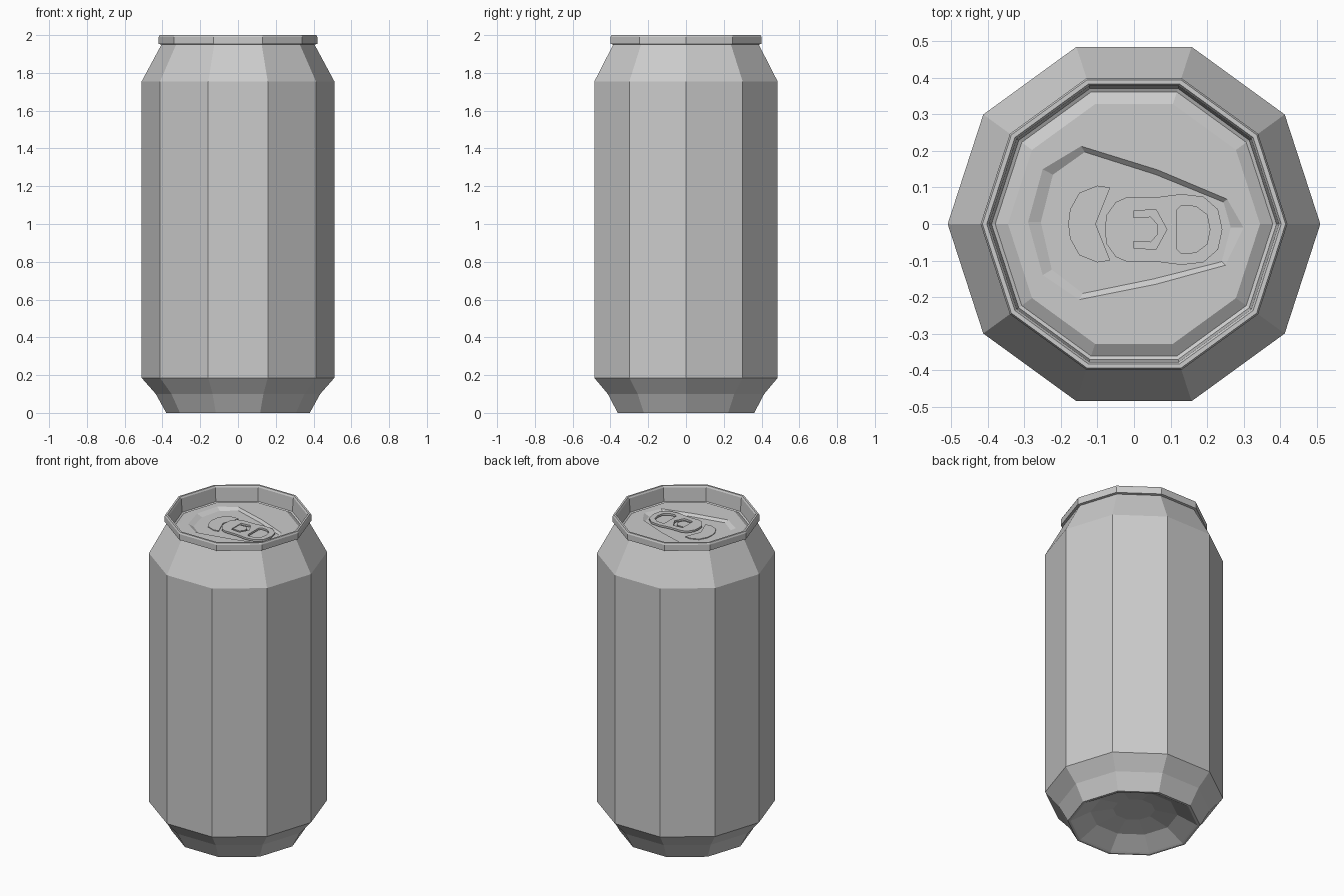
import bpy, bmesh
from math import cos, sin, tau

if "Cube" in bpy.data.objects:
    bpy.data.objects.remove(bpy.data.objects["Cube"])

SIDES = 10


def ring(r, z):
    return [(r * cos(tau * i / SIDES), r * sin(tau * i / SIDES), z) for i in range(SIDES)]


def loft(name, loops):
    # bridges equal-sized loops in order and caps both ends
    bm = bmesh.new()
    rows = [[bm.verts.new(p) for p in loop] for loop in loops]
    for a, b in zip(rows, rows[1:]):
        n = len(a)
        for i in range(n):
            j = (i + 1) % n
            bm.faces.new((a[i], a[j], b[j], b[i]))
    bm.faces.new(rows[0][::-1])
    bm.faces.new(rows[-1])
    bmesh.ops.recalc_face_normals(bm, faces=bm.faces)
    mesh = bpy.data.meshes.new(name)
    bm.to_mesh(mesh)
    bm.free()
    ob = bpy.data.objects.new(name, mesh)
    bpy.context.collection.objects.link(ob)
    return ob


def plate(name, outlines, z, half):
    # flat plate; inner outlines become holes
    cu = bpy.data.curves.new(name + "_outline", 'CURVE')
    cu.dimensions = '2D'
    cu.fill_mode = 'BOTH'
    cu.extrude = half
    for pts in outlines:
        s = cu.splines.new('POLY')
        s.points.add(len(pts) - 1)
        for p, (x, y) in zip(s.points, pts):
            p.co = (x, y, 0, 1)
        s.use_cyclic_u = True
    tmp = bpy.data.objects.new(name + "_outline", cu)
    bpy.context.collection.objects.link(tmp)
    bpy.context.view_layer.update()
    mesh = bpy.data.meshes.new_from_object(tmp.evaluated_get(bpy.context.evaluated_depsgraph_get()))
    bpy.data.objects.remove(tmp)
    ob = bpy.data.objects.new(name, mesh)
    ob.location.z = z
    bpy.context.collection.objects.link(ob)
    return ob


def mirrored(half, cy=0):
    # closes a half outline (y >= 0) across y = cy
    pts = [(x, cy + y) for x, y in half]
    return pts + [(x, cy - y) for x, y in reversed(half) if y > 0]


# can shell: domed base, body, shoulder, rolled rim, lid groove
profile = [(0.12, 0.09), (0.25, 0.065), (0.355, 0.005), (0.365, 0), (0.38, 0),
           (0.435, 0.1), (0.51, 0.185), (0.51, 1.755), (0.405, 1.95),
           (0.42, 1.953), (0.42, 1.99), (0.415, 2), (0.403, 2), (0.397, 1.99),
           (0.39, 1.905), (0.38, 1.9), (0.345, 1.922)]
loops = [ring(r, z) for r, z in profile]

# teardrop recess in the lid, one point per can side
outer = [(0.30, -0.01), (0.255, 0.068), (0.065, 0.148), (-0.145, 0.213), (-0.25, 0.15),
         (-0.29, 0.005), (-0.25, -0.14), (-0.15, -0.207), (0.06, -0.165), (0.25, -0.113)]
inner = [(0.265, -0.01), (0.245, 0.06), (0.06, 0.135), (-0.135, 0.197), (-0.222, 0.135),
         (-0.255, 0.005), (-0.225, -0.125), (-0.14, -0.19), (0.055, -0.15), (0.24, -0.103)]
loops += [[(x, y, 1.922) for x, y in outer], [(x, y, 1.908) for x, y in inner]]
loft("can_body", loops)

# drinking panel
plate("mouth_panel", [mirrored([(-0.105, 0), (-0.065, 0.1), (-0.1, 0.105), (-0.15, 0.085),
                                (-0.175, 0.04), (-0.18, 0)])], 1.909, 0.004)

# pull tab with finger hole and rivet opening
tab = mirrored([(-0.08, 0), (-0.075, 0.04), (-0.05, 0.075), (-0.02, 0.088), (0.06, 0.088),
                (0.13, 0.097), (0.19, 0.09), (0.23, 0.055), (0.242, 0)], -0.015)
finger = mirrored([(0.118, 0.055), (0.13, 0.066), (0.17, 0.063), (0.2, 0.04), (0.208, 0)], -0.015)
rivet_gap = mirrored([(-0.002, 0.05), (0.06, 0.055), (0.09, 0)], -0.015)
plate("pull_tab", [tab, finger, rivet_gap], 1.921, 0.006)

# rivet tongue inside the tab
plate("rivet_tongue", [mirrored([(-0.003, 0.033), (0.045, 0.035), (0.064, 0.015), (0.064, 0)],
                                -0.015)], 1.917, 0.006)
